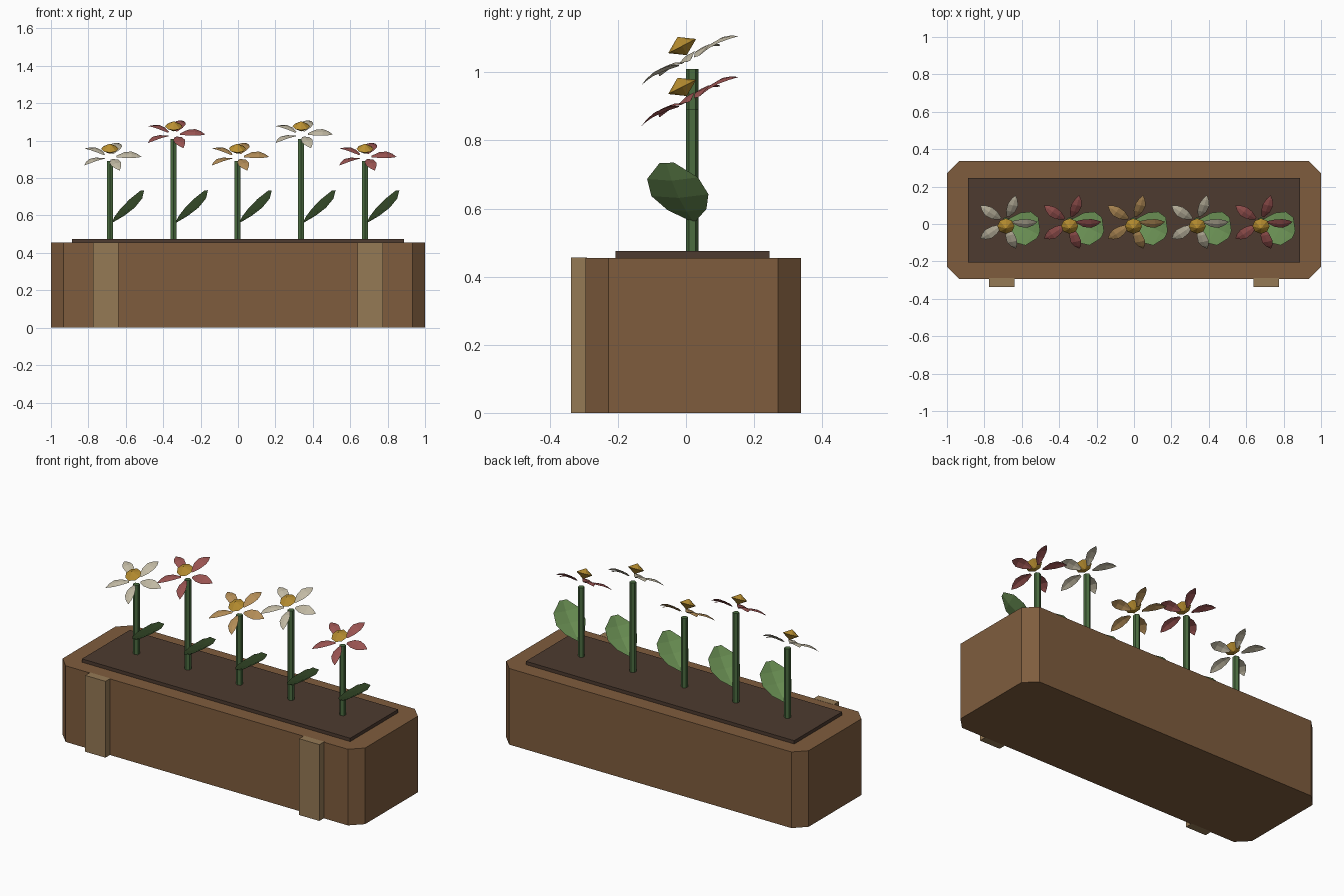
import bpy, math
from mathutils import Matrix, Vector

if "Cube" in bpy.data.objects:
    bpy.data.objects.remove(bpy.data.objects["Cube"])


def material(name, rgb):
    m = bpy.data.materials.new(name)
    m.diffuse_color = [(c / 255) ** 2.2 for c in rgb] + [1]
    m.use_nodes = True
    m.node_tree.nodes["Principled BSDF"].inputs["Base Color"].default_value = m.diffuse_color
    return m


WOOD = material("wood", (126, 93, 64))
SLAT = material("light_wood", (148, 121, 86))
SOIL = material("soil", (78, 61, 51))
STEM = material("stem_green", (76, 108, 66))
LEAF = material("leaf_green", (108, 145, 86))
CENTRE = material("gold", (184, 142, 52))
WHITE = material("cream", (192, 184, 162))
RED = material("red", (152, 84, 82))
ORANGE = material("orange", (178, 140, 88))


def build(name, verts, faces, mat):
    me = bpy.data.meshes.new(name)
    me.from_pydata([tuple(v) for v in verts], [], faces)
    me.materials.append(mat)
    ob = bpy.data.objects.new(name, me)
    bpy.context.collection.objects.link(ob)
    return ob


def prism(name, outline, z0, z1, mat):
    """Extrude a counter-clockwise xy outline between two heights."""
    n = len(outline)
    verts = [(x, y, z) for z in (z0, z1) for x, y in outline]
    faces = [tuple(range(n))[::-1], tuple(range(n, 2 * n))]
    faces += [(i, (i + 1) % n, n + (i + 1) % n, n + i) for i in range(n)]
    return build(name, verts, faces, mat)


def rect(x0, x1, y0, y1):
    return [(x0, y0), (x1, y0), (x1, y1), (x0, y1)]


def blade(rows, matrix, crease):
    """Folded strip along +x; rows are (distance, half width, lift)."""
    verts, faces = [], []
    for d, w, h in rows:
        for s in (-1, 0, 1):
            verts.append(matrix @ Vector((d, s * w, h + (0 if s else crease * w))))
    for r in range(len(rows) - 1):
        for c in (0, 1):
            a = 3 * r + c
            faces += [(a, a + 3, a + 4), (a, a + 4, a + 1)]
    return verts, faces


# Planter box with chamfered corners, front slats and soil
c, yf, yb = 0.067, -0.295, 0.337
prism("planter_box", [(-1 + c, yf), (1 - c, yf), (1, yf + c), (1, yb - c),
                      (1 - c, yb), (-1 + c, yb), (-1, yb - c), (-1, yf + c)],
      0, 0.455, WOOD)
for side, x in (("left", -0.707), ("right", 0.707)):
    prism(side + "_slat", rect(x - 0.067, x + 0.067, -0.337, -0.29), 0, 0.456, SLAT)
prism("soil", rect(-0.887, 0.887, -0.207, 0.245), 0.44, 0.475, SOIL)

# Leaf frame: long axis rising right and forward
along = Vector((0.66, -0.32, 0.68)).normalized()
across = Vector((0.39, 0.90, 0.015))
across = (across - along * across.dot(along)).normalized()
up = along.cross(across)
leaf_axes = Matrix((along, across, up)).transposed().to_4x4()
leaf_rows = [(0, 0.006, 0), (0.055, 0.062, -0.004), (0.12, 0.092, -0.006),
             (0.19, 0.082, -0.003), (0.25, 0.022, 0.004)]
petal_rows = [(0.035, 0.007, 0), (0.075, 0.025, 0.01),
              (0.115, 0.029, 0.012), (0.145, 0.018, 0.006), (0.168, 0.001, -0.002)]
TILT = Matrix.Rotation(math.radians(27), 4, 'X')


def flower(i, x, top, mat):
    # Stem
    ring = [(x + 0.0185 * math.cos(math.radians(30 + 60 * k)),
             0.0185 + 0.0185 * math.sin(math.radians(30 + 60 * k))) for k in range(6)]
    prism(f"stem_{i}", ring, 0.46, top, STEM)
    # Leaf
    m = Matrix.Translation((x + 0.012, 0.022, 0.562)) @ leaf_axes
    build(f"leaf_{i}", *blade(leaf_rows, m, -0.12), LEAF)
    # Five petals, tilted toward the front
    head = Matrix.Translation((x, 0.01, top + 0.025)) @ TILT
    verts, faces = [], []
    for k in range(5):
        m = head @ Matrix.Rotation(math.tau * k / 5, 4, 'Z') \
            @ Matrix.Rotation(math.radians(10), 4, 'X')
        v, f = blade(petal_rows, m, 0.15)
        faces += [tuple(j + len(verts) for j in t) for t in f]
        verts += v
    build(f"petals_{i}", verts, faces, mat)
    # Faceted flower centre
    n = 8
    pts = [Vector((0.046 * math.cos(math.tau * k / n),
                   0.046 * math.sin(math.tau * k / n), 0.047)) for k in range(n)]
    pts += [Vector((0, 0, 0.077)), Vector((0, 0, 0.017))]
    faces = []
    for k in range(n):
        j = (k + 1) % n
        faces += [(k, j, n), (j, k, n + 1)]
    build(f"flower_centre_{i}", [head @ p for p in pts], faces, CENTRE)


for i, mat in enumerate((WHITE, RED, ORANGE, WHITE, RED)):
    flower(i + 1, -0.685 + 0.341 * i, 1.01 if i % 2 else 0.89, mat)
